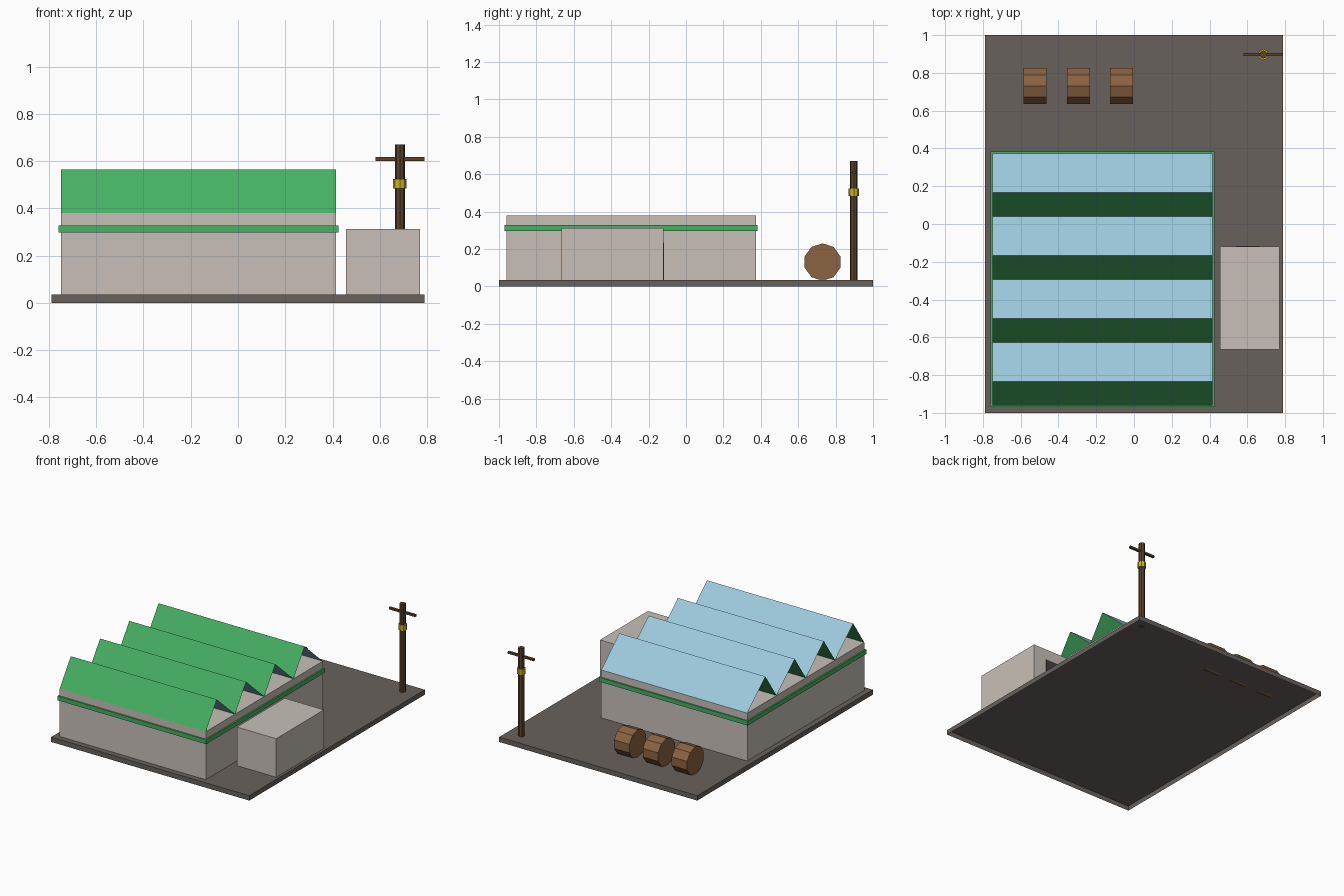
import bpy, bmesh, math
from mathutils import Matrix

cube = bpy.data.objects.get("Cube")
if cube:
    bpy.data.objects.remove(cube, do_unlink=True)


def material(name, r, g, b):
    m = bpy.data.materials.new(name)
    m.use_nodes = True
    m.diffuse_color = (r, g, b, 1)
    m.node_tree.nodes["Principled BSDF"].inputs["Base Color"].default_value = (r, g, b, 1)
    return m


CONCRETE = material("pale concrete", 0.58, 0.53, 0.48)
GREEN = material("green paint", 0.06, 0.44, 0.125)
GLASS = material("pale blue glass", 0.34, 0.59, 0.72)
GROUND = material("dark paving", 0.138, 0.12, 0.108)
WOOD = material("barrel wood", 0.26, 0.125, 0.055)
DARK_WOOD = material("dark timber", 0.1, 0.055, 0.025)
YELLOW = material("yellow band", 0.6, 0.45, 0.02)
DOOR = material("dark door", 0.06, 0.055, 0.05)


def add_object(name, bm, *mats):
    mesh = bpy.data.meshes.new(name)
    bm.to_mesh(mesh)
    bm.free()
    for m in mats:
        mesh.materials.append(m)
    obj = bpy.data.objects.new(name, mesh)
    bpy.context.collection.objects.link(obj)
    return obj


def box(name, x, y, z, mat, open_bottom=False):
    """Box from (low, high) ranges on each axis."""
    bm = bmesh.new()
    bmesh.ops.create_cube(bm, size=1)
    for v in bm.verts:
        v.co = [(lo + hi) / 2 + c * (hi - lo) for c, (lo, hi) in zip(v.co, (x, y, z))]
    if open_bottom:
        bm.normal_update()
        under = [f for f in bm.faces if f.normal.z < -0.5]
        bmesh.ops.delete(bm, geom=under, context="FACES_ONLY")
    return add_object(name, bm, mat)


def cylinder(name, centre, radius, length, sides, mat, along_x=False):
    bm = bmesh.new()
    bmesh.ops.create_cone(bm, cap_ends=True, segments=sides, radius1=radius,
                          radius2=radius, depth=length)
    if along_x:
        bmesh.ops.rotate(bm, verts=bm.verts, matrix=Matrix.Rotation(math.pi / 2, 3, "Z"))
        bmesh.ops.rotate(bm, verts=bm.verts, matrix=Matrix.Rotation(math.pi / 2, 3, "Y"))
    bmesh.ops.translate(bm, verts=bm.verts, vec=centre)
    return add_object(name, bm, mat)


# Ground slab, a shell open underneath
TOP = 0.035
box("ground_slab", (-0.79, 0.79), (-1, 1), (0, TOP), GROUND, open_bottom=True)

# Main hall with its painted band
X0, X1, Y0, Y1, EAVE, RIDGE = -0.75, 0.415, -0.96, 0.373, 0.38, 0.565
box("hall_walls", (X0, X1), (Y0, Y1), (TOP, EAVE), CONCRETE, open_bottom=True)
box("hall_band", (X0 - 0.01, X1 + 0.01), (Y0 - 0.01, Y1 + 0.01), (0.297, 0.328), GREEN)

# Sawtooth roof: steep green sheets in front, glazed slopes behind, open ends
bm = bmesh.new()
teeth = 4
step = (Y1 - Y0) / teeth
for i in range(teeth):
    start = Y0 + i * step
    profile = [(start, EAVE), (start + 0.38 * step, RIDGE), (start + step, EAVE)]
    rows = [[bm.verts.new((x, y, z)) for x in (X0, X1)] for y, z in profile]
    for k in range(2):
        (a, b), (c, d) = rows[k], rows[k + 1]
        bm.faces.new((a, b, d, c)).material_index = k
add_object("sawtooth_roof", bm, GREEN, GLASS)

# Side annex with a door at its back
box("annex", (0.456, 0.77), (-0.665, -0.12), (TOP, 0.313), CONCRETE, open_bottom=True)
box("annex_door", (0.54, 0.665), (-0.122, -0.117), (TOP, 0.235), DOOR)

# Row of barrels lying on their sides
for i in range(3):
    cylinder(f"barrel_{i + 1}", (-0.525 + 0.23 * i, 0.73, 0.13), 0.1, 0.122, 10,
             WOOD, along_x=True)

# Utility pole with crossarm and collar
PX, PY = 0.685, 0.897
cylinder("pole", (PX, PY, 0.352), 0.021, 0.636, 8, DARK_WOOD)
box("pole_crossarm", (PX - 0.104, PX + 0.104), (PY - 0.008, PY + 0.008),
    (0.601, 0.616), DARK_WOOD)
cylinder("pole_collar", (PX, PY, 0.503), 0.029, 0.04, 8, YELLOW)
